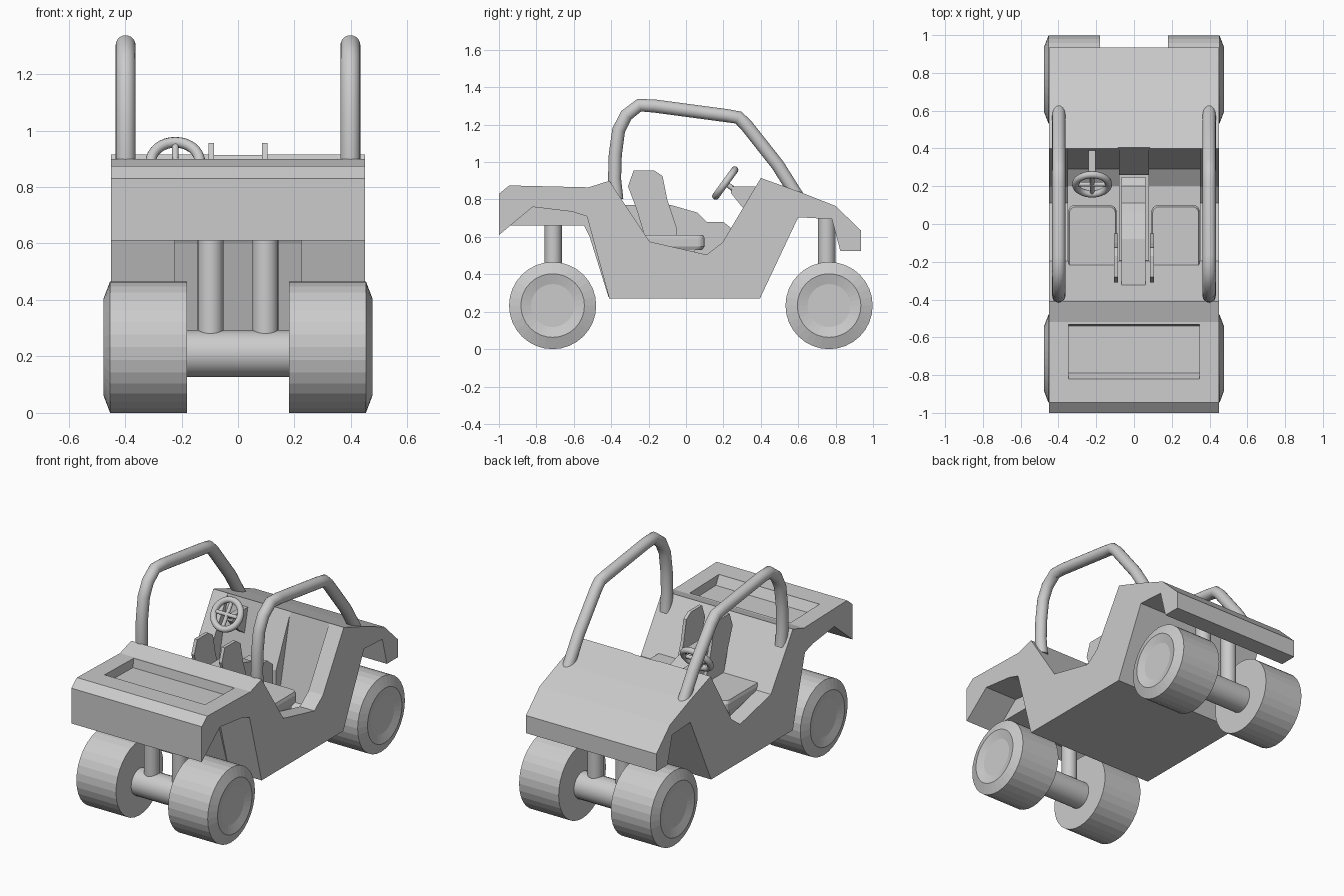
import bpy, bmesh
from math import cos, sin, pi, radians
from mathutils import Vector

if "Cube" in bpy.data.objects:
    bpy.data.objects.remove(bpy.data.objects["Cube"])


def finish(name, bm, smooth=False):
    bmesh.ops.recalc_face_normals(bm, faces=bm.faces[:])
    me = bpy.data.meshes.new(name)
    bm.to_mesh(me)
    bm.free()
    ob = bpy.data.objects.new(name, me)
    bpy.context.collection.objects.link(ob)
    bpy.ops.object.select_all(action='DESELECT')
    ob.select_set(True)
    bpy.context.view_layer.objects.active = ob
    if smooth:
        bpy.ops.object.shade_smooth_by_angle(angle=radians(40))
    return ob


def prism(name, pts, x0, x1):
    """Side profile (y, z) extruded across x."""
    bm = bmesh.new()
    f = bm.faces.new([bm.verts.new((x0, y, z)) for y, z in pts])
    r = bmesh.ops.extrude_face_region(bm, geom=[f])
    vs = [v for v in r['geom'] if isinstance(v, bmesh.types.BMVert)]
    bmesh.ops.translate(bm, verts=vs, vec=(x1 - x0, 0, 0))
    return finish(name, bm)


def sweep(name, rings, closed=False, smooth=True):
    """Skin a list of vertex rings; open ends get capped."""
    bm = bmesh.new()
    rs = [[bm.verts.new(p) for p in ring] for ring in rings]
    n = len(rs[0])
    for i in range(len(rs) if closed else len(rs) - 1):
        a, b = rs[i], rs[(i + 1) % len(rs)]
        for k in range(n):
            bm.faces.new((a[k], a[(k + 1) % n], b[(k + 1) % n], b[k]))
    if not closed:
        bm.faces.new(rs[0])
        bm.faces.new(rs[-1])
    return finish(name, bm, smooth)


def tube(name, pts, r, n=20):
    """Mitred tube through points."""
    pts = [Vector(p) for p in pts]
    d = [(b - a).normalized() for a, b in zip(pts, pts[1:])]
    side = d[0].cross(Vector((1, 0, 0)))
    ref = Vector((1, 0, 0)) if side.length > 0.1 else Vector((0, 1, 0))
    rings = []
    for i, p in enumerate(pts):
        t = (d[max(i - 1, 0)] + d[min(i, len(d) - 1)]).normalized()
        u = (ref - t * ref.dot(t)).normalized()
        w = t.cross(u)
        rings.append([p + u * r * cos(2 * pi * k / n) + w * r * sin(2 * pi * k / n)
                      for k in range(n)])
    return sweep(name, rings)


def cut(ob, cutter):
    cutter.hide_render = True
    m = ob.modifiers.new('cut', 'BOOLEAN')
    m.operation, m.solver, m.object = 'DIFFERENCE', 'EXACT', cutter
    bpy.context.view_layer.objects.active = ob
    bpy.ops.object.modifier_apply(modifier='cut')
    bpy.data.objects.remove(cutter)


# Body shell from its side profile
body = prism('body', [
    (-1, .61), (-1, .83), (-.945, .875), (-.52, .865), (-.41, .90), (-.215, .605),
    (-.195, .575), (.11, .505), (.195, .57), (.4, .915), (.61, .84), (.80, .765),
    (.935, .635), (.935, .525), (.825, .525), (.78, .695), (.6, .705), (.395, .27),
    (-.41, .27), (-.53, .71), (-.61, .735), (-.82, .76)], -.45, .45)

# Foot wells, centre recess and cargo tray
for x0, x1 in ((-.35, -.08), (.08, .35)):
    cut(body, prism('leg_cutter', [(-.195, 1), (-.195, .36), (.2, .36), (.29, .42), (.419, 1)], x0, x1))
cut(body, prism('centre_cutter', [(-.19, 1), (-.19, .41), (.26, .41), (.26, .60), (.444, 1)], -.085, .085))
cut(body, prism('tray_cutter', [(-.82, .95), (-.82, .87), (-.79, .815), (-.54, .81), (-.52, .95)], -.347, .347))

# Inner block above the rear axle
prism('axle_housing', [(-.94, .66), (-.545, .66), (-.515, .60), (-.415, .28), (-.38, .28),
                       (-.38, .75), (-.82, .775)], -.225, .225)

# Seats with rounded front corners
for s, name in ((-1, 'left_seat'), (1, 'right_seat')):
    a, b, r = .092, .348, .035
    out = [(a, -.26), (b, -.26)]
    out += [(b - r + r * cos(t * pi / 8), .1 - r + r * sin(t * pi / 8)) for t in range(5)]
    out += [(a + r - r * sin(t * pi / 8), .1 - r + r * cos(t * pi / 8)) for t in range(5)]
    cx, cy = (a + b) / 2, -.08
    sweep(name, [[(s * (cx + (x - cx) * k), cy + (y - cy) * k, z) for x, y in out]
                 for z, k in ((.53, .92), (.55, 1), (.592, 1), (.61, .95))], smooth=False)
    x0, x1 = sorted((s * .10, s * .335))
    prism(name + '_base', [(-.21, .355), (-.21, .54), (.05, .54), (.03, .355)], x0, x1)
    # Divider panel beside each seat
    x0, x1 = sorted((s * .085, s * .105))
    prism(name + '_divider', [(-.31, .87), (-.28, .955), (-.17, .955), (-.125, .925), (-.10, .80),
                              (-.05, .65), (-.05, .60), (-.22, .60), (-.265, .75)], x0, x1)

# Centre console
prism('console', [(-.34, .77), (-.08, .77), (.06, .73), (.11, .68), (.2, .68), (.25, .64),
                  (.25, .40), (-.34, .40)], -.065, .062)

# Roll bars
for s, name in ((-1, 'left_roll_bar'), (1, 'right_roll_bar')):
    tube(name, [(s * .398, y, z) for y, z in (
        (-.37, .80), (-.382, .91), (-.378, 1.04), (-.36, 1.17), (-.32, 1.25), (-.25, 1.304),
        (-.17, 1.30), (.22, 1.248), (.28, 1.238), (.32, 1.20), (.49, .985), (.6, .81))], .035)

# Steering wheel, spokes, column and mount
c = Vector((-.222, .21, .888))
u, v = Vector((1, 0, 0)), Vector((0, .588, .809))
nrm = Vector((0, .809, -.588))
R, r = .087, .019
sweep('steering_wheel', [[c + (u * cos(a) + v * sin(a)) * (R + r * cos(b)) + nrm * r * sin(b)
                          for b in (2 * pi * k / 12 for k in range(12))]
                         for a in (2 * pi * i / 32 for i in range(32))], closed=True)
tube('spoke_across', [c - u * R, c + u * R], .012, 10)
tube('spoke_upright', [c - v * R, c + v * R], .012, 10)
tube('steering_column', [c - nrm * .01, c + nrm * .10], .014, 12)
prism('column_mount', [(.245, .87), (.395, .87), (.36, .72), (.30, .76), (.24, .835)], -.24, -.205)

# Wheels, axles and struts
for y, end, top in ((-.713, 'rear', .68), (.765, 'front', .71)):
    for s, side in ((-1, 'left'), (1, 'right')):
        prof = ((.18, .233), (.453, .233), (.477, .17), (.462, .115))
        sweep(f'{end}_{side}_wheel', [[(s * x, y + q * cos(2 * pi * k / 32), .233 + q * sin(2 * pi * k / 32))
                                      for k in range(32)] for x, q in prof], smooth=False)
        sy = y + (.003 if y < 0 else -.013)
        tube(f'{end}_{side}_strut', [(s * .097, sy, .22), (s * .097, sy, top)], .046, 24)
    tube(f'{end}_axle', [(-.2, y, .21), (.2, y, .21)], .083, 24)
